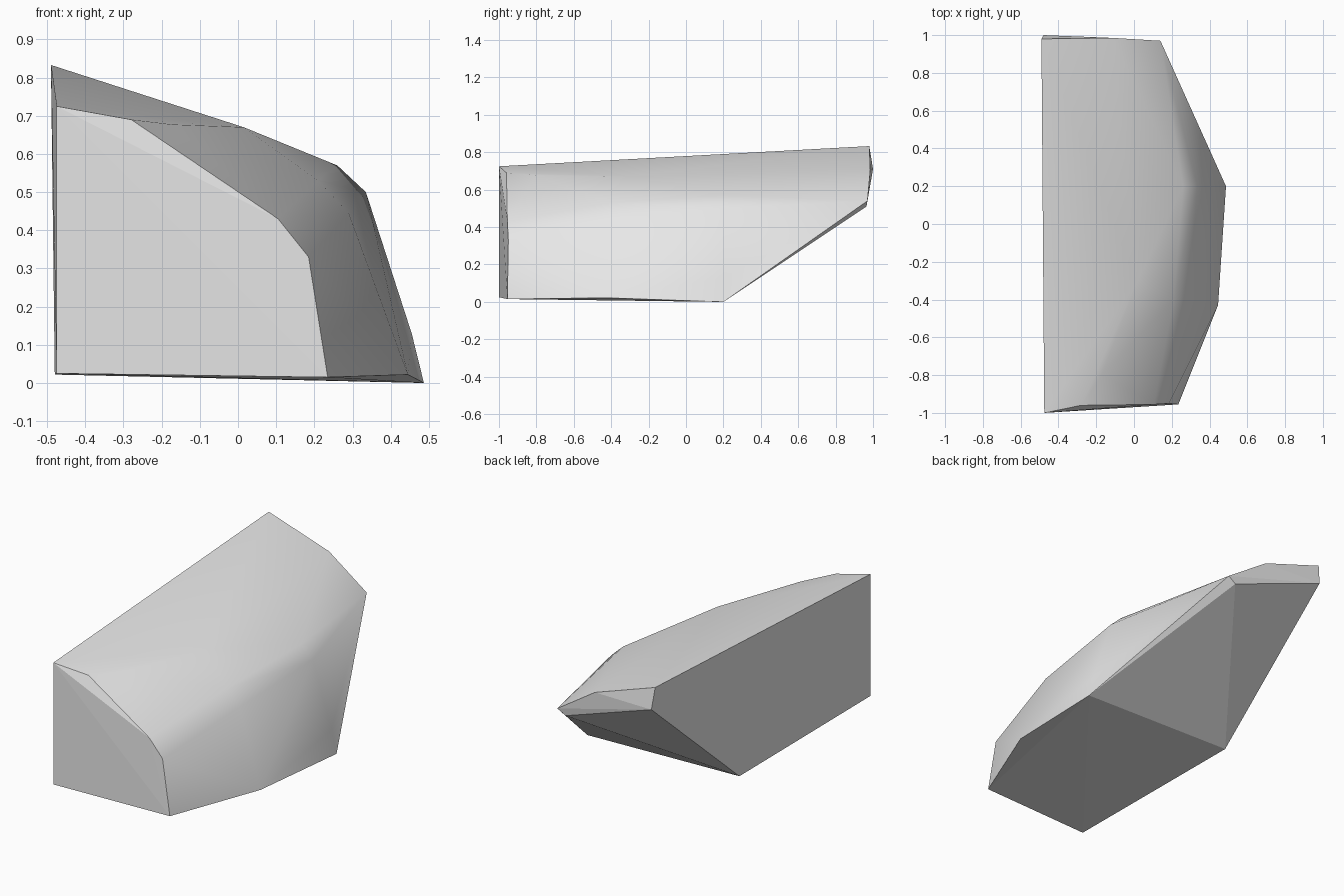
import bpy
import bmesh

# Remove the default object
default_cube = bpy.data.objects.get("Cube")
if default_cube:
    bpy.data.objects.remove(default_cube, do_unlink=True)


def make_material(name, rgb):
    material = bpy.data.materials.new(name)
    material.use_nodes = True
    colour = (*rgb, 1)
    material.diffuse_color = colour
    shader = next(node for node in material.node_tree.nodes
                  if node.type == "BSDF_PRINCIPLED")
    shader.inputs["Base Color"].default_value = colour
    return material


def is_flat_cut(face):
    """True for the planar cuts: front, back, inner side and underside."""
    normal = face.normal
    return (abs(normal.y) > .85 or normal.x < -.85 or normal.z < -.4)


def build_hull(name, sections, material):
    """Wrap a convex skin round the sections, smooth outside, crisp at cuts."""
    mesh = bpy.data.meshes.new(name)
    bm = bmesh.new()
    for section in sections:
        for point in section:
            bm.verts.new(point)
    result = bmesh.ops.convex_hull(bm, input=list(bm.verts))
    unused = [item for item in result["geom_interior"]
              if isinstance(item, bmesh.types.BMVert)]
    if unused:
        bmesh.ops.delete(bm, geom=unused, context="VERTS")
    bmesh.ops.recalc_face_normals(bm, faces=list(bm.faces))
    bm.normal_update()
    for face in bm.faces:
        face.smooth = not is_flat_cut(face)
    for edge in bm.edges:
        edge.smooth = not any(is_flat_cut(face) for face in edge.link_faces)
    bm.to_mesh(mesh)
    bm.free()
    mesh.materials.append(material)
    shell = bpy.data.objects.new(name, mesh)
    bpy.context.collection.objects.link(shell)
    return shell


# Outline of the front cut, from the inner top corner round to the base
front_section = [
    (-.475, -1, .725), (-.28, -.96, .69), (.105, -.955, .43),
    (.185, -.95, .33), (.235, -.955, .015), (-.475, -1, .025),
]

# Shoulder that swells behind the front cut
shoulder_section = [
    (-.17, -.8, .677), (.015, -.31, .67), (.21, -.4, .53),
    (.29, -.4, .445), (.445, -.43, .022),
]

# Widest part, where the flat base ends
middle_section = [
    (.26, .2, .57), (.335, .2, .5), (.455, .2, .13),
    (.487, .2, 0), (-.48, .2, .022),
]

# Raised tail end
back_section = [
    (-.49, .98, .833), (-.11, .985, .705), (.14, .97, .54),
    (.09, .965, .51), (-.48, 1, .71),
]

stone_grey = make_material("plain grey", (.8, .8, .8))
build_hull("faceted_shell",
           [front_section, shoulder_section, middle_section, back_section],
           stone_grey)
